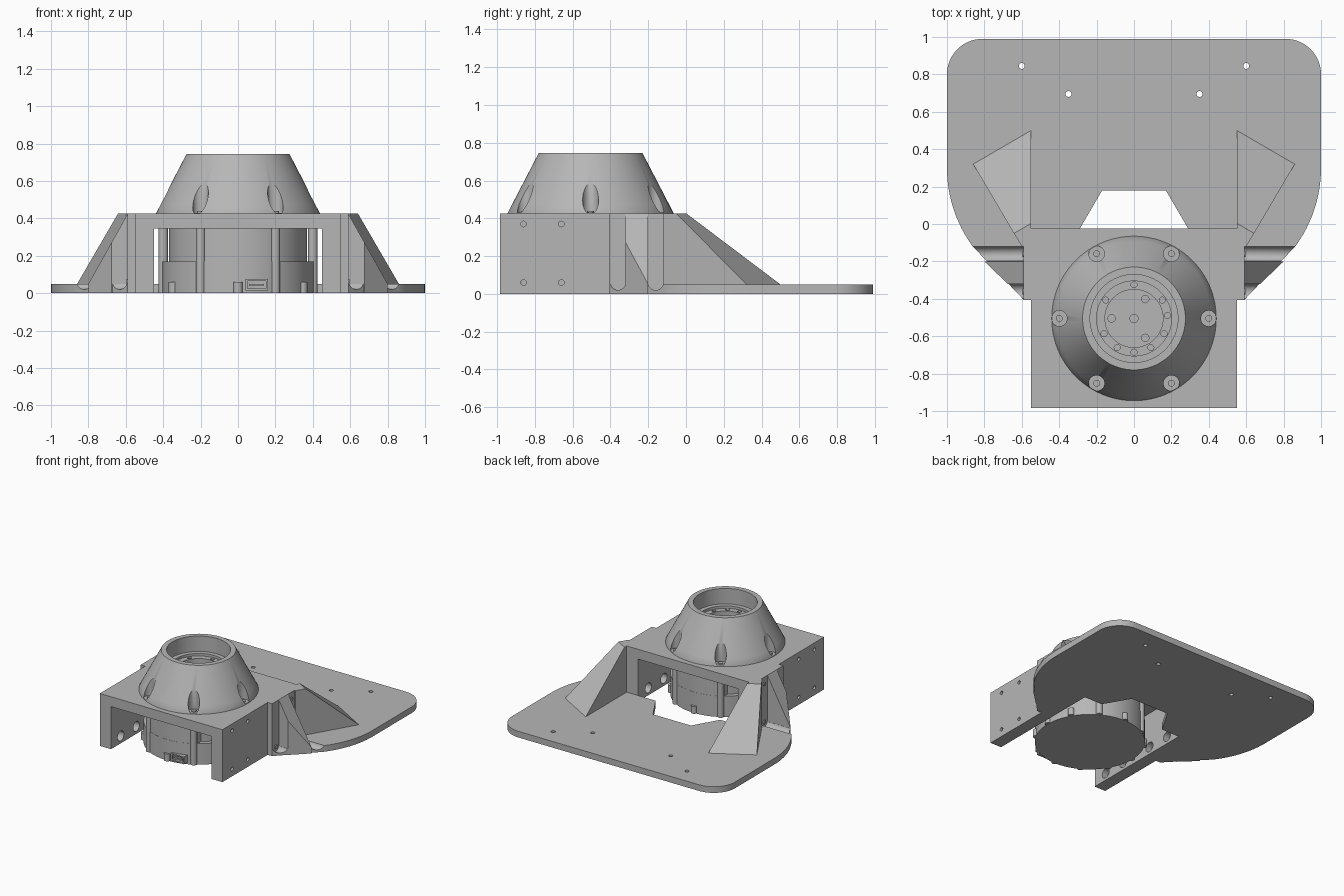
import bpy, bmesh
from math import sin, cos, radians, pi
from mathutils import Matrix, Vector

if "Cube" in bpy.data.objects:
    bpy.data.objects.remove(bpy.data.objects["Cube"])

GREY = (0.47, 0.47, 0.47, 1)
mat = bpy.data.materials.new("machined grey")
mat.use_nodes = True
mat.diffuse_color = GREY
mat.node_tree.nodes["Principled BSDF"].inputs["Base Color"].default_value = GREY
CY = -0.505   # y of the motor axis


def finish(name, bm):
    bmesh.ops.recalc_face_normals(bm, faces=bm.faces)
    me = bpy.data.meshes.new(name)
    bm.to_mesh(me)
    bm.free()
    me.materials.append(mat)
    ob = bpy.data.objects.new(name, me)
    bpy.context.scene.collection.objects.link(ob)
    return ob


def box(name, x0, x1, y0, y1, z0, z1):
    return prism(name, [(x0, y0), (x1, y0), (x1, y1), (x0, y1)], z0, z1)


def prism(name, pts, z0, z1):
    bm = bmesh.new()
    f = bm.faces.new([bm.verts.new((x, y, z0)) for x, y in pts])
    ext = bmesh.ops.extrude_face_region(bm, geom=[f], use_keep_orig=True)
    top = [v for v in ext["geom"] if isinstance(v, bmesh.types.BMVert)]
    bmesh.ops.translate(bm, verts=top, vec=(0, 0, z1 - z0))
    return finish(name, bm)


def hull(name, pts):
    bm = bmesh.new()
    for p in pts:
        bm.verts.new(p)
    bmesh.ops.convex_hull(bm, input=bm.verts)
    bmesh.ops.dissolve_limit(bm, angle_limit=0.01, verts=bm.verts, edges=bm.edges)
    return finish(name, bm)


def cyl(name, p0, p1, r, seg=24):
    a, b = Vector(p0), Vector(p1)
    rot = (b - a).to_track_quat('Z', 'Y').to_matrix().to_4x4()
    bm = bmesh.new()
    bmesh.ops.create_cone(bm, cap_ends=True, segments=seg, radius1=r, radius2=r,
                          depth=(b - a).length,
                          matrix=Matrix.Translation((a + b) / 2) @ rot)
    return finish(name, bm)


def post(name, radius, angle, r, z0, z1, seg=20):
    x, y = radius * cos(radians(angle)), CY + radius * sin(radians(angle))
    return cyl(name, (x, y, z0), (x, y, z1), r, seg)


def lathe(name, profile, seg=96):
    bm = bmesh.new()
    vs = [bm.verts.new((r, CY, z)) for r, z in profile]
    es = [bm.edges.new(p) for p in zip(vs, vs[1:])]
    bmesh.ops.spin(bm, geom=vs + es, cent=(0, CY, 0), axis=(0, 0, 1),
                   angle=2 * pi, steps=seg, use_merge=True)
    bmesh.ops.remove_doubles(bm, verts=bm.verts, dist=1e-5)
    return finish(name, bm)


def cut(ob, cutters):
    bpy.context.view_layer.objects.active = ob
    for c in cutters:
        m = ob.modifiers.new("cut", 'BOOLEAN')
        m.operation, m.solver, m.object = 'DIFFERENCE', 'EXACT', c
        bpy.ops.object.modifier_apply(modifier=m.name)
        bpy.data.objects.remove(c)


def smooth(ob, angle=30):
    bpy.ops.object.select_all(action='DESELECT')
    ob.select_set(True)
    bpy.context.view_layer.objects.active = ob
    bpy.ops.object.shade_smooth_by_angle(angle=radians(angle))


# Base plate: half outline mirrored, with rounded back corners and a centre notch
half = [(0.17, 0.18), (0.29, -0.025), (0.55, -0.025), (0.55, -0.405), (0.59, -0.405)]
half += [(0.29 + 0.71 * cos(radians(a)), 0.3 + 0.71 * sin(radians(a))) for a in range(-36, 1, 3)]
half += [(0.81 + 0.19 * cos(radians(a)), 0.8 + 0.19 * sin(radians(a))) for a in range(0, 91, 6)]
plate = prism("base_plate", half + [(-x, y) for x, y in reversed(half)], 0, 0.05)
cutters = []
for s in (-1, 1):
    for x, y in ((0.6, 0.845), (0.35, 0.695)):
        cutters.append(cyl("hole", (s * x, y, -0.1), (s * x, y, 0.1), 0.016))
    for y in (-0.16, -0.36):
        cutters.append(cyl("groove", (s * 0.59, y, 0.06), (s * 1.1, y, 0.06), 0.04))
cut(plate, cutters)
smooth(plate)

# Channel-shaped housing with counterbored side holes
housing = box("housing", -0.55, 0.55, -0.985, -0.025, 0, 0.425)
cutters = [box("tunnel", -0.45, 0.45, -1.2, 0.2, -0.1, 0.345)]
for s in (-1, 1):
    for z in (0.06, 0.37):
        for y in (-0.86, -0.66):
            cutters.append(cyl("hole", (s * 0.4, y, z), (s * 0.6, y, z), 0.015, 16))
    for y in (-0.86, -0.66, -0.36, -0.16):
        cutters.append(cyl("bore", (s * 0.4, y, 0.06), (s * 0.5, y, 0.06), 0.04))
cut(housing, cutters)
smooth(housing)

# Side flanges, wedge ribs, rear gussets and screws
for s, side in ((1, "left"), (-1, "right")):
    xs = sorted((s * 0.55, s * 0.59))
    box(side + "_flange", *xs, -0.405, -0.1, 0, 0.425)
    rib = [(0.55, -0.32, 0), (0.55, -0.2, 0), (0.675, -0.32, 0), (0.8, -0.2, 0),
           (0.8, -0.2, 0.05), (0.675, -0.32, 0.273), (0.59, -0.32, 0.425),
           (0.59, -0.2, 0.425), (0.55, -0.32, 0.425), (0.55, -0.2, 0.425)]
    gusset = [(0.55, -0.12, 0.425), (0.6, -0.12, 0.425), (0.642, -0.05, 0.425),
              (0.55, 0.003, 0.425), (0.55, -0.12, 0.04), (0.6, -0.12, 0.04),
              (0.86, 0.32, 0.05), (0.55, 0.5, 0.05)]
    hull(side + "_rib", [(s * x, y, z) for x, y, z in rib])
    hull(side + "_gusset", [(s * x, y, z) for x, y, z in gusset])
    for y, z in ((-0.36, 0.06), (-0.16, 0.06), (-0.16, 0.37)):
        smooth(cyl(side + "_screw", (s * 0.58, y, z), (s * 0.597, y, z), 0.016, 16))

# Conical cover with screw pockets and a stepped bore
cover = lathe("cone_cover", [
    (0, 0.4), (0.44, 0.4), (0.44, 0.425), (0.415, 0.475), (0.275, 0.745), (0.235, 0.745),
    (0.235, 0.62), (0.2, 0.62), (0.2, 0.6), (0.155, 0.6), (0.155, 0.55), (0, 0.55)])
cutters = [post("pocket", 0.4, a, 0.042, 0.43, 0.9, 32) for a in range(0, 360, 60)]
cutters += [post("hole", 0.18, a, 0.016, 0.57, 0.7, 16)
            for a in (5, 33, 90, 147, 207, 240, 270, 300, 333)]
cutters += [post("hole", 0.12, a, 0.02, 0.53, 0.7, 16) for a in (60, 180, 300)]
cutters.append(post("hole", 0, 0, 0.022, 0.53, 0.7, 16))
cut(cover, cutters)
smooth(cover)
for a in range(0, 360, 60):
    smooth(post("cover_screw", 0.4, a, 0.018, 0.42, 0.44))

# Motor: core, wider lower band, lobes, front panel and connector
smooth(lathe("motor_core", [(0, 0.01), (0.37, 0.01), (0.37, 0.4), (0, 0.4)]))
band = lathe("motor_band", [(0, 0), (0.405, 0), (0.405, 0.17), (0, 0.17)])
smooth(band)
for a in range(0, 360, 30):
    tall = a % 60 == 0
    smooth(post("motor_lobe", 0.4, a, 0.025, 0.002, 0.345 if tall else 0.06))
panel = lathe("motor_panel", [(0, 0.16), (0.404, 0.16), (0.404, 0.345), (0, 0.345)])
cut(panel, [box("trim", s * 0.525 - 0.3, s * 0.525 + 0.3, -1, 0, 0, 0.5) for s in (-1, 1)])
smooth(panel)
socket = box("connector", 0.04, 0.16, -0.92, -0.85, 0.015, 0.075)
cut(socket, [box("slot", 0.05, 0.15, -0.95, -0.9, 0.025, 0.065)])
box("connector_tongue", 0.06, 0.14, -0.915, -0.89, 0.04, 0.05)
